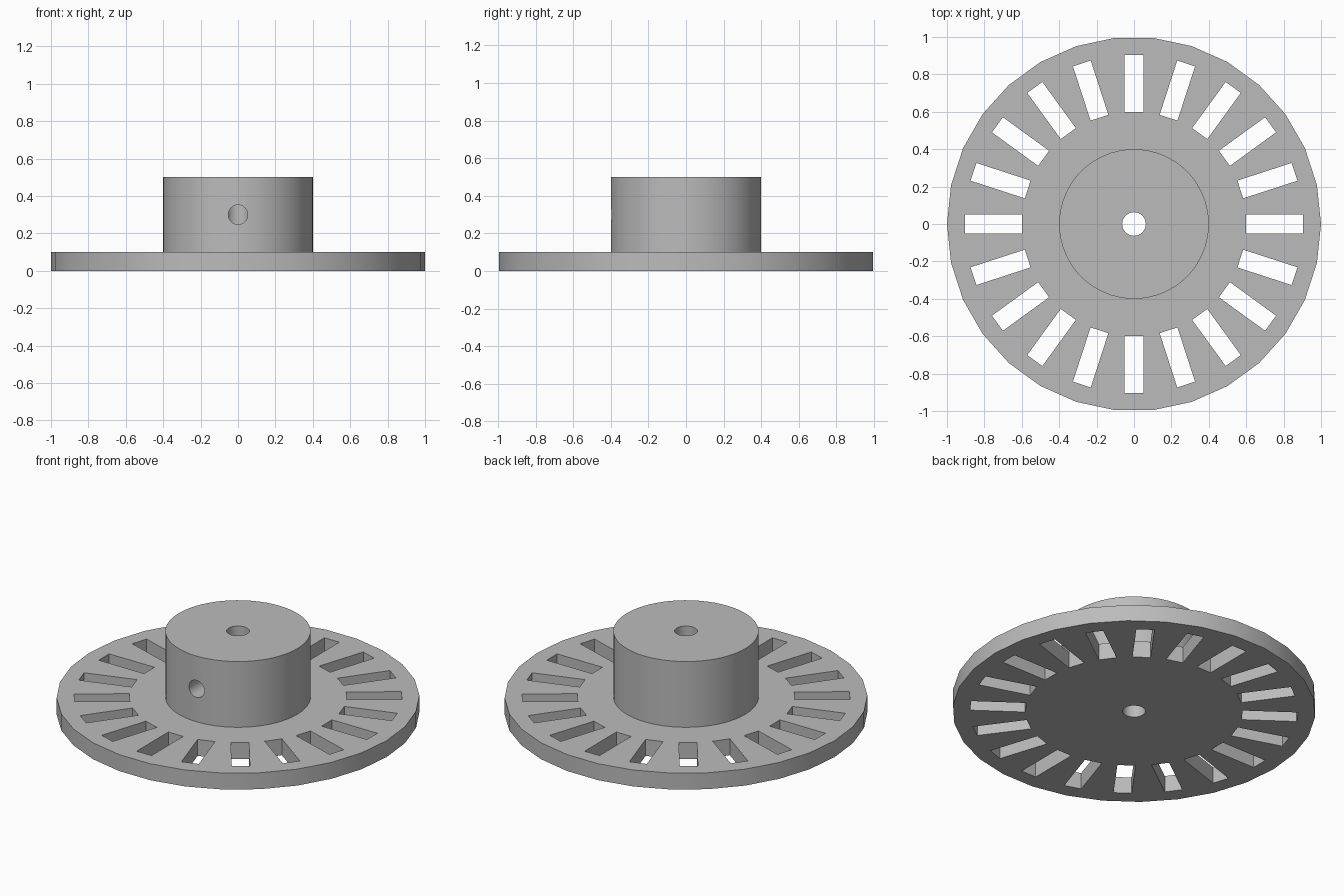
import bpy, bmesh
from math import radians, pi
from mathutils import Matrix

if "Cube" in bpy.data.objects:
    bpy.data.objects.remove(bpy.data.objects["Cube"])

grey = bpy.data.materials.new("light grey")
grey.use_nodes = True
GREY = (0.5, 0.5, 0.5, 1)
grey.diffuse_color = GREY
grey.node_tree.nodes["Principled BSDF"].inputs["Base Color"].default_value = GREY


def make_object(name, bm):
    mesh = bpy.data.meshes.new(name)
    bmesh.ops.recalc_face_normals(bm, faces=bm.faces)
    bm.to_mesh(mesh)
    bm.free()
    mesh.materials.append(grey)
    obj = bpy.data.objects.new(name, mesh)
    bpy.context.collection.objects.link(obj)
    return obj


def cylinder(name, radius, z0, z1, sides, placement=Matrix()):
    # first vertex on +x
    bm = bmesh.new()
    bmesh.ops.create_cone(bm, cap_ends=True, segments=sides, radius1=radius,
                          radius2=radius, depth=z1 - z0,
                          matrix=placement @ Matrix.Translation((0, 0, (z0 + z1) / 2))
                          @ Matrix.Rotation(pi / 2, 4, 'Z'))
    return make_object(name, bm)


def combine(target, tool, operation):
    tool.hide_render = True
    mod = target.modifiers.new(operation.lower(), 'BOOLEAN')
    mod.operation = operation
    mod.solver = 'EXACT'
    mod.object = tool
    bpy.context.view_layer.objects.active = target
    bpy.ops.object.modifier_apply(modifier=mod.name)
    bpy.data.objects.remove(tool)


# Disc and hub fused into one solid
wheel = cylinder("slotted_wheel_with_hub", 1.0, 0, 0.1, 30)
combine(wheel, cylinder("hub", 0.4, 0.05, 0.5, 60), 'UNION')

# Ring of radial slots
SLOTS = 20
bm = bmesh.new()
for i in range(SLOTS):
    bmesh.ops.create_cube(bm, size=1, matrix=Matrix.Rotation(2 * pi * i / SLOTS, 4, 'Z')
                          @ Matrix.Translation((0.75, 0, 0.05))
                          @ Matrix.Diagonal((0.305, 0.1, 0.3, 1)))
combine(wheel, make_object("slot_cutter", bm), 'DIFFERENCE')

# Shaft bore and set screw hole in the front of the hub
combine(wheel, cylinder("bore_cutter", 0.063, -0.1, 0.6, 32), 'DIFFERENCE')
forward = Matrix.Translation((0, 0, 0.3)) @ Matrix.Rotation(pi / 2, 4, 'X')
combine(wheel, cylinder("screw_cutter", 0.052, 0.01, 0.5, 32, forward), 'DIFFERENCE')

# Smooth round walls, sharp rims
bpy.ops.object.select_all(action='DESELECT')
wheel.select_set(True)
bpy.context.view_layer.objects.active = wheel
bpy.ops.object.shade_smooth_by_angle(angle=radians(30))
